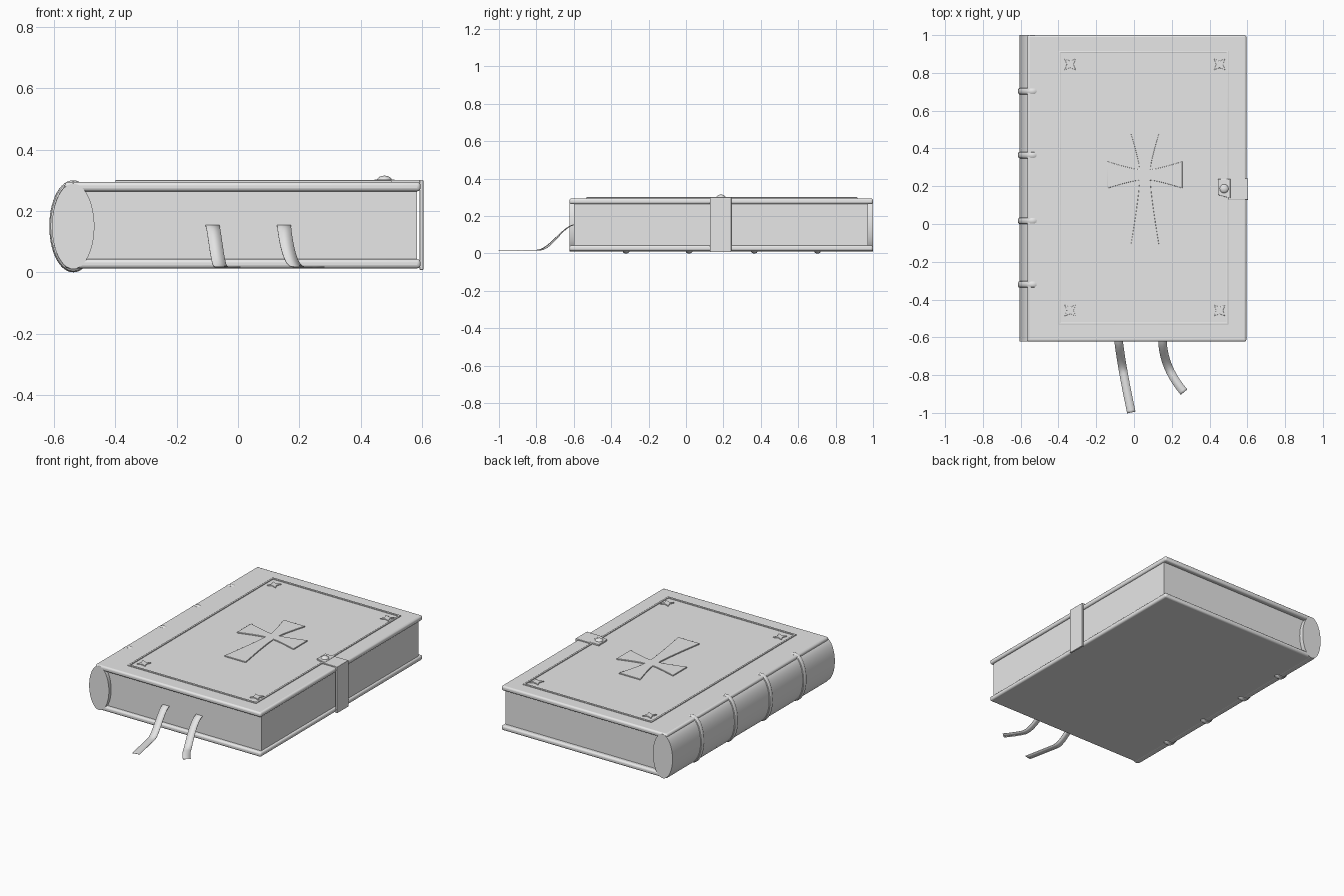
import bpy, bmesh, math
from mathutils import Vector

if "Cube" in bpy.data.objects:
    bpy.data.objects.remove(bpy.data.objects["Cube"])

grey = bpy.data.materials.new("plain grey")
grey.diffuse_color = (0.8, 0.8, 0.8, 1)
grey.use_nodes = True
grey.node_tree.nodes["Principled BSDF"].inputs["Base Color"].default_value = grey.diffuse_color


def finish(name, bm, bevel=0, segments=3, thickness=0, smooth=True):
    bmesh.ops.recalc_face_normals(bm, faces=bm.faces)
    me = bpy.data.meshes.new(name)
    bm.to_mesh(me)
    bm.free()
    ob = bpy.data.objects.new(name, me)
    bpy.context.collection.objects.link(ob)
    me.materials.append(grey)
    if thickness:
        m = ob.modifiers.new("thickness", 'SOLIDIFY')
        m.thickness = thickness
        m.offset = 0
    if bevel:
        m = ob.modifiers.new("bevel", 'BEVEL')
        m.width = bevel
        m.segments = segments
    if smooth:
        bpy.ops.object.select_all(action='DESELECT')
        ob.select_set(True)
        bpy.context.view_layer.objects.active = ob
        bpy.ops.object.shade_smooth_by_angle(angle=math.radians(35))
    return ob


def box(name, x, y, z, bevel=0):
    bm = bmesh.new()
    bmesh.ops.create_cube(bm, size=1)
    for v in bm.verts:
        v.co = [(r[0] + r[1]) / 2 + c * (r[1] - r[0]) for r, c in zip((x, y, z), v.co)]
    return finish(name, bm, bevel)


def plate(name, outline, z0, z1, bevel=0):
    """Flat outline in xy raised from z0 to z1."""
    bm = bmesh.new()
    face = bm.faces.new([bm.verts.new((x, y, z0)) for x, y in outline])
    ext = bmesh.ops.extrude_face_region(bm, geom=[face])
    for v in ext['geom']:
        if isinstance(v, bmesh.types.BMVert):
            v.co.z = z1
    return finish(name, bm, bevel, 2)


def grid(bm, rows, close=False):
    """Skin a list of point rows."""
    vs = [[bm.verts.new(p) for p in r] for r in rows]
    n = len(vs[0])
    for a, b in zip(vs, vs[1:]):
        for i in range(n if close else n - 1):
            j = (i + 1) % n
            bm.faces.new((a[i], a[j], b[j], b[i]))
    return vs


# covers and page block
for name, z in (("bottom_cover", (0.013, 0.043)), ("top_cover", (0.264, 0.294))):
    box(name, (-0.565, 0.595), (-0.623, 1.0), z, 0.011)
box("pages", (-0.52, 0.583), (-0.6, 0.972), (0.035, 0.27))

# spine: elliptical roll along y
SX, SZ, RX, RZ = -0.537, 0.15, 0.069, 0.139
bm = bmesh.new()
ring = [(SX + RX * math.cos(k * math.tau / 48), SZ + RZ * math.sin(k * math.tau / 48)) for k in range(48)]
ends = grid(bm, [[(x, y, z) for x, z in ring] for y in (-0.623, 1.0)], True)
for e in ends:
    bm.faces.new(e)
finish("spine", bm)

# raised bands round the spine
for n, yc in enumerate((0.703, 0.365, 0.017, -0.32)):
    bm = bmesh.new()
    rows = []
    for k in range(33):
        a = math.radians(68 + 224 * k / 32)
        c = Vector((SX + RX * math.cos(a), yc, SZ + (RZ + 0.002) * math.sin(a)))
        nrm = Vector((math.cos(a) / RX, 0, math.sin(a) / RZ)).normalized()
        rows.append([c + nrm * 0.009 * math.cos(t) + Vector((0, 0.017 * math.sin(t), 0))
                     for t in (i * math.tau / 12 for i in range(12))])
    vs = grid(bm, rows, True)
    bm.faces.new(vs[0])
    bm.faces.new(vs[-1])
    finish(f"spine_band_{n + 1}", bm)

# raised border line on the top cover
bm = bmesh.new()
x0, x1, y0, y1, w = -0.4, 0.5, -0.533, 0.917, 0.011
rows = []
for d, z in ((0, 0.29), (0, 0.299), (0.003, 0.301), (w - 0.003, 0.301), (w, 0.299), (w, 0.29)):
    rows.append([(x0 + d, y0 + d, z), (x1 - d, y0 + d, z), (x1 - d, y1 - d, z), (x0 + d, y1 - d, z)])
grid(bm, rows, True)
finish("cover_border", bm)

# four-pointed corner ornaments
for i, cx in enumerate((-0.338, 0.453)):
    for j, cy in enumerate((-0.458, 0.845)):
        pts = []
        for k in range(8):
            r = 0.042 if k % 2 == 0 else 0.018
            a = math.radians(45 + 45 * k)
            pts.append((cx + r * math.cos(a), cy + r * math.sin(a)))
        plate(f"corner_star_{i * 2 + j + 1}", pts, 0.29, 0.3, 0.002)

# flared cross with gently curved arm sides
CX, CY = 0.058, 0.26
pts = []
for k, (length, tip) in enumerate(((0.198, 0.071), (0.22, 0.075), (0.198, 0.071), (0.372, 0.075))):
    ca, sa = [(1, 0), (0, 1), (-1, 0), (0, -1)][k]
    side = []
    for s in range(7):
        t = s / 6
        side.append((0.028 + (length - 0.028) * t, 0.028 + (tip - 0.028) * t ** 1.25))
    arm = [(u, -v) for u, v in side] + [(u, v) for u, v in reversed(side[1:])]
    pts += [(CX + u * ca - v * sa, CY + u * sa + v * ca) for u, v in arm]
plate("cross", pts, 0.29, 0.301, 0.002)

# clasp: side strap, top tab and domed stud
box("clasp_strap", (0.592, 0.604), (0.128, 0.242), (0.008, 0.301), 0.002)
box("clasp_top", (0.5, 0.604), (0.13, 0.242), (0.288, 0.301), 0.002)
plate("clasp_tab", [(0.444, 0.154), (0.51, 0.136), (0.51, 0.238), (0.444, 0.238)], 0.29, 0.303, 0.002)
bm = bmesh.new()
bmesh.ops.create_uvsphere(bm, u_segments=24, v_segments=12, radius=1)
for v in bm.verts:
    v.co = (0.477 + 0.024 * v.co.x, 0.187 + 0.024 * v.co.y, 0.3 + 0.015 * v.co.z)
finish("clasp_stud", bm)


# ribbon bookmarks dropping from the pages to the ground
def ribbon(name, xs, dx, power, y_end):
    def centre(t):
        y = -0.59 + (y_end + 0.59) * t
        s = min(max((-0.59 - y) / 0.2, 0), 1)
        return Vector((xs + dx * t ** power, y, 0.154 - 0.136 * s * s * (3 - 2 * s)))
    rows = []
    for k in range(33):
        t = k / 32
        d = centre(min(t + 0.01, 1)) - centre(max(t - 0.01, 0))
        side = Vector((-d.y, d.x, 0)).normalized() * 0.0225
        rows.append([centre(t) - side, centre(t) + side])
    bm = bmesh.new()
    grid(bm, rows)
    finish(name, bm, thickness=0.003)


ribbon("ribbon_left", -0.084, 0.07, 1.25, -0.998)
ribbon("ribbon_right", 0.15, 0.115, 2.2, -0.89)
